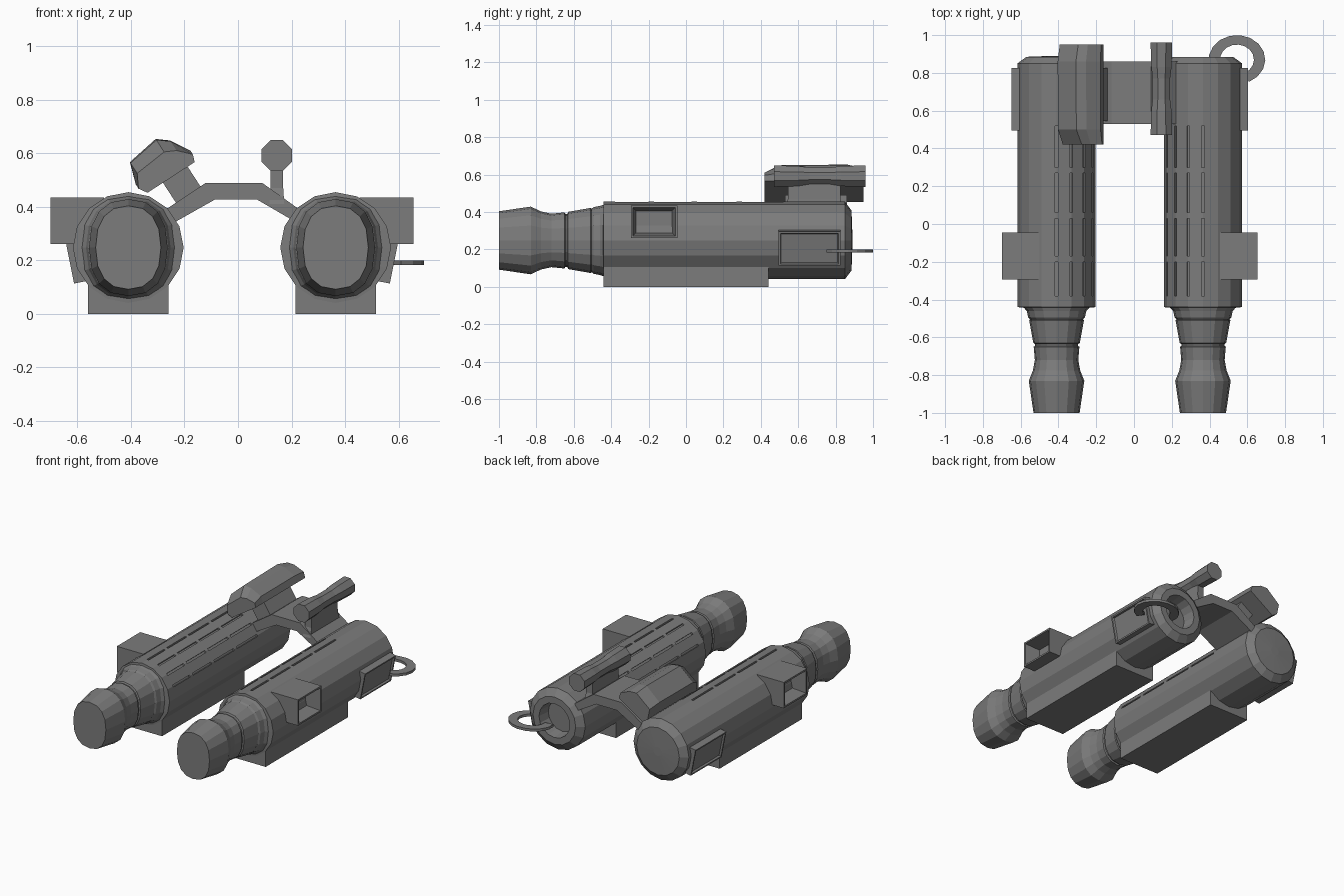
import bpy, bmesh, math
from mathutils import Matrix, Vector

if "Cube" in bpy.data.objects:
    bpy.data.objects.remove(bpy.data.objects["Cube"])

grey = bpy.data.materials.new("dark grey")
grey.use_nodes = True
grey.diffuse_color = (0.2, 0.2, 0.2, 1)
grey.node_tree.nodes["Principled BSDF"].inputs["Base Color"].default_value = (0.2, 0.2, 0.2, 1)

AXIS_Z = 0.248
SIDES = 16


def finish(bm, name):
    bmesh.ops.recalc_face_normals(bm, faces=bm.faces)
    mesh = bpy.data.meshes.new(name)
    bm.to_mesh(mesh)
    bm.free()
    mesh.materials.append(grey)
    obj = bpy.data.objects.new(name, mesh)
    bpy.context.collection.objects.link(obj)
    return obj


def loft(name, rings):
    """Skin a list of equal-length point rings and close both ends."""
    bm = bmesh.new()
    loops = [[bm.verts.new(p) for p in ring] for ring in rings]
    for a, b in zip(loops, loops[1:]):
        for i in range(len(a)):
            j = (i + 1) % len(a)
            bm.faces.new((a[i], a[j], b[j], b[i]))
    bm.faces.new(loops[0])
    bm.faces.new(loops[-1])
    return finish(bm, name)


def oval(cx, y, rx, rz, cz=AXIS_Z, sides=SIDES, power=1.0, turn=0.0):
    """Ring around the y axis; power below 1 squares it off."""
    points = []
    for i in range(sides):
        a = math.tau * i / sides + turn
        c, s = math.cos(a), math.sin(a)
        points.append((cx + rx * math.copysign(abs(c) ** power, c), y,
                       cz + rz * math.copysign(abs(s) ** power, s)))
    return points


def add_box(bm, size, matrix):
    return bmesh.ops.create_cube(bm, size=1, matrix=matrix @ Matrix.Diagonal((*size, 1)))["verts"]


def box(name, centre, size, angle=0.0, insets=(), face_dir=None):
    """Box turned about y, with optional inset steps on one side."""
    bm = bmesh.new()
    add_box(bm, size, Matrix.Identity(4))
    if insets:
        bm.normal_update()
        face = max(bm.faces, key=lambda f: f.normal.dot(Vector(face_dir)))
        for thickness, depth in insets:
            bmesh.ops.inset_individual(bm, faces=[face], thickness=thickness, depth=depth)
    bm.transform(Matrix.Translation(centre) @ Matrix.Rotation(angle, 4, 'Y'))
    return finish(bm, name)


def cut_slots(body, cx, inward):
    """Rows of narrow vents over the top and inner side."""
    bm = bmesh.new()
    for step in range(4):
        turn = Matrix.Rotation(inward * step * math.tau / SIDES, 4, 'Y')
        for start, end in ((0.30, 0.52), (0.06, 0.27), (-0.17, 0.03), (-0.38, -0.20)):
            place = (Matrix.Translation((cx, (start + end) / 2, AXIS_Z)) @ turn
                     @ Matrix.Translation((0, 0, 0.21)))
            add_box(bm, (0.014, end - start, 0.03), place)
    cutter = finish(bm, "slot_cutter")
    cutter.hide_render = True
    mod = body.modifiers.new("slots", 'BOOLEAN')
    mod.operation, mod.solver, mod.object = 'DIFFERENCE', 'EXACT', cutter
    graph = bpy.context.evaluated_depsgraph_get()
    cut_mesh = bpy.data.meshes.new_from_object(body.evaluated_get(graph))
    body.modifiers.clear()
    body.data = cut_mesh
    bpy.data.objects.remove(cutter)


# Twin tubes with everything that repeats on each
for side, cx, label in ((-1, -0.41, "right"), (1, 0.365, "left")):
    # Main barrel: one has a closed rear cap, the other a recessed rear
    profile = [(-0.445, 0.16), (-0.44, 0.207), (0.85, 0.207), (0.885, 0.16)]
    if side > 0:
        profile += [(0.885, 0.115), (0.80, 0.105)]
    else:
        profile += [(0.89, 0.03)]
    body = loft(label + "_tube", [oval(cx, y, r, r) for y, r in profile])
    cut_slots(body, cx, -side)

    # Eyepiece, slightly squared oval
    steps = [(-1.0, 0.122, 0.156), (-0.83, 0.147, 0.181), (-0.775, 0.125, 0.155),
             (-0.72, 0.115, 0.143), (-0.65, 0.121, 0.150), (-0.645, 0.114, 0.142),
             (-0.635, 0.114, 0.142), (-0.63, 0.123, 0.153), (-0.51, 0.145, 0.174),
             (-0.505, 0.140, 0.169), (-0.495, 0.150, 0.178), (-0.46, 0.158, 0.185),
             (-0.43, 0.185, 0.195)]
    loft(label + "_eyepiece", [oval(cx, y, rx, rz, power=0.85) for y, rx, rz in steps])

    # Keel block under the tube
    box(label + "_keel", (cx, 0, 0.09), (0.30, 0.88, 0.18))

    # Hollow box on the outer side
    box(label + "_side_port", (cx + side * 0.19, -0.17, 0.348), (0.20, 0.25, 0.175),
        insets=((0.016, 0), (0.025, -0.10)), face_dir=(side, 0, 0))

    # Framed plate near the rear
    tilt = math.pi / SIDES
    box(label + "_side_plate",
        (cx + side * 0.195 * math.cos(tilt), 0.66, AXIS_Z - 0.195 * math.sin(tilt)),
        (0.06, 0.33, 0.185), side * tilt,
        insets=((0.014, 0), (0.006, -0.012)), face_dir=(side, 0, 0))

# Arched bridge between the tubes
arch = [(-0.27, 0.39), (-0.12, 0.49), (0.09, 0.49), (0.23, 0.39),
        (0.23, 0.335), (0.07, 0.428), (-0.085, 0.428), (-0.25, 0.335)]
loft("bridge", [[(x, y, z) for x, z in arch] for y in (0.53, 0.86)])

# Tilted housing on a post, seated on the bridge slope
lean = -math.radians(33)
box("housing_post", (-0.205, 0.685, 0.475), (0.11, 0.28, 0.17), lean)
section = [(-0.105, 0), (0.105, 0), (0.115, 0.045), (0.072, 0.118),
           (0.03, 0.152), (-0.098, 0.132), (-0.125, 0.05)]
u_dir = Vector((math.cos(lean), 0, -math.sin(lean)))
v_dir = Vector((math.sin(lean), 0, math.cos(lean)))
base = Vector((-0.25, 0, 0.51))
loft("tilted_housing",
     [[base + u * u_dir + v * k * v_dir + Vector((0, y, 0)) for u, v in section]
      for y, k in ((0.42, 0.62), (0.50, 0.97), (0.86, 1.0), (0.95, 0.85))])

# Small octagonal sight on a flared stem
loft("sight_stem", [[(0.145 + sx * w, 0.685 + sy * d, z)
                     for sx, sy in ((-1, -1), (1, -1), (1, 1), (-1, 1))]
                    for z, w, d in ((0.41, 0.028, 0.16), (0.47, 0.024, 0.14), (0.57, 0.022, 0.14))])
loft("sight_tube", [oval(0.145, y, r, r, 0.592, 8, turn=math.pi / 8)
                    for y, r in ((0.47, 0.062), (0.60, 0.058), (0.66, 0.05),
                                 (0.77, 0.05), (0.83, 0.058), (0.96, 0.062))])

# Flat carrying loop, from the recessed rear round to the side
loop_rings = []
for i in range(13):
    a = math.radians(190 - 255 * i / 12)
    c, s = math.cos(a), math.sin(a)
    loop_rings.append([(0.545 + rx * c, 0.87 + ry * s, z)
                       for rx, ry, z in ((0.15, 0.13, 0.183), (0.15, 0.13, 0.2),
                                         (0.09, 0.08, 0.2), (0.09, 0.08, 0.183))])
loft("strap_loop", loop_rings)
